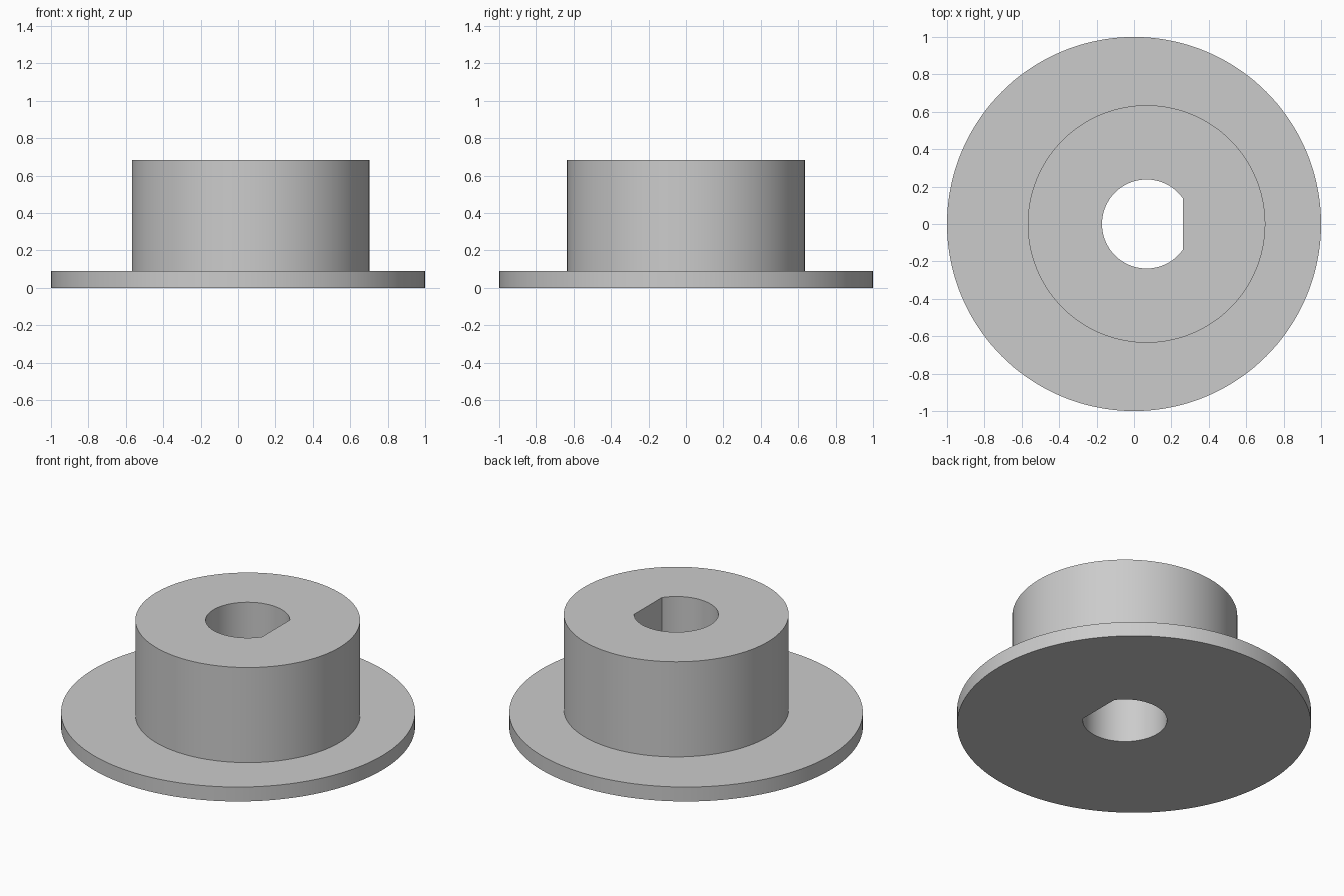
import bpy
import bmesh
from math import cos, sin, radians, tau

cube = bpy.data.objects.get("Cube")
if cube:
    bpy.data.objects.remove(cube, do_unlink=True)

SEGMENTS = 144
HUB_X = 0.067          # the hub and bore sit off the flange centre
FLANGE_TOP, HUB_TOP = 0.09, 0.683
FLANGE_R, HUB_R, BORE_R = 1.0, 0.635, 0.238
FLAT_X = BORE_R * cos(radians(35))   # flat side of the D-shaped bore

# Plain grey material
grey = bpy.data.materials.new("plain_grey")
grey.use_nodes = True
colour = (0.6, 0.6, 0.6, 1)
grey.diffuse_color = colour
grey.node_tree.nodes["Principled BSDF"].inputs["Base Color"].default_value = colour

bm = bmesh.new()


def ring(radius, z, centre_x=0.0, flat=None):
    """Circle of vertices, optionally cut off by a flat on its +x side."""
    verts = []
    for i in range(SEGMENTS):
        a = tau * i / SEGMENTS
        x = radius * cos(a)
        if flat is not None:
            x = min(x, flat)
        verts.append(bm.verts.new((centre_x + x, radius * sin(a), z)))
    return verts


# Rings running from the bore bottom, around the outside, to the bore top
rings = [
    ring(BORE_R, 0, HUB_X, FLAT_X),
    ring(FLANGE_R, 0),
    ring(FLANGE_R, FLANGE_TOP),
    ring(HUB_R, FLANGE_TOP, HUB_X),
    ring(HUB_R, HUB_TOP, HUB_X),
    ring(BORE_R, HUB_TOP, HUB_X, FLAT_X),
]

# Skin each ring to the next; the last closes the bore wall
for k, lower in enumerate(rings):
    upper = rings[(k + 1) % len(rings)]
    for i in range(SEGMENTS):
        j = (i + 1) % SEGMENTS
        bm.faces.new((lower[i], lower[j], upper[j], upper[i]))
bmesh.ops.recalc_face_normals(bm, faces=bm.faces)

mesh = bpy.data.meshes.new("flanged_hub")
bm.to_mesh(mesh)
bm.free()
mesh.materials.append(grey)
hub = bpy.data.objects.new("flanged_hub", mesh)
bpy.context.collection.objects.link(hub)

# Smooth round walls, sharp rims and bore corners
bpy.ops.object.select_all(action="DESELECT")
hub.select_set(True)
bpy.context.view_layer.objects.active = hub
bpy.ops.object.shade_smooth_by_angle(angle=radians(25))
